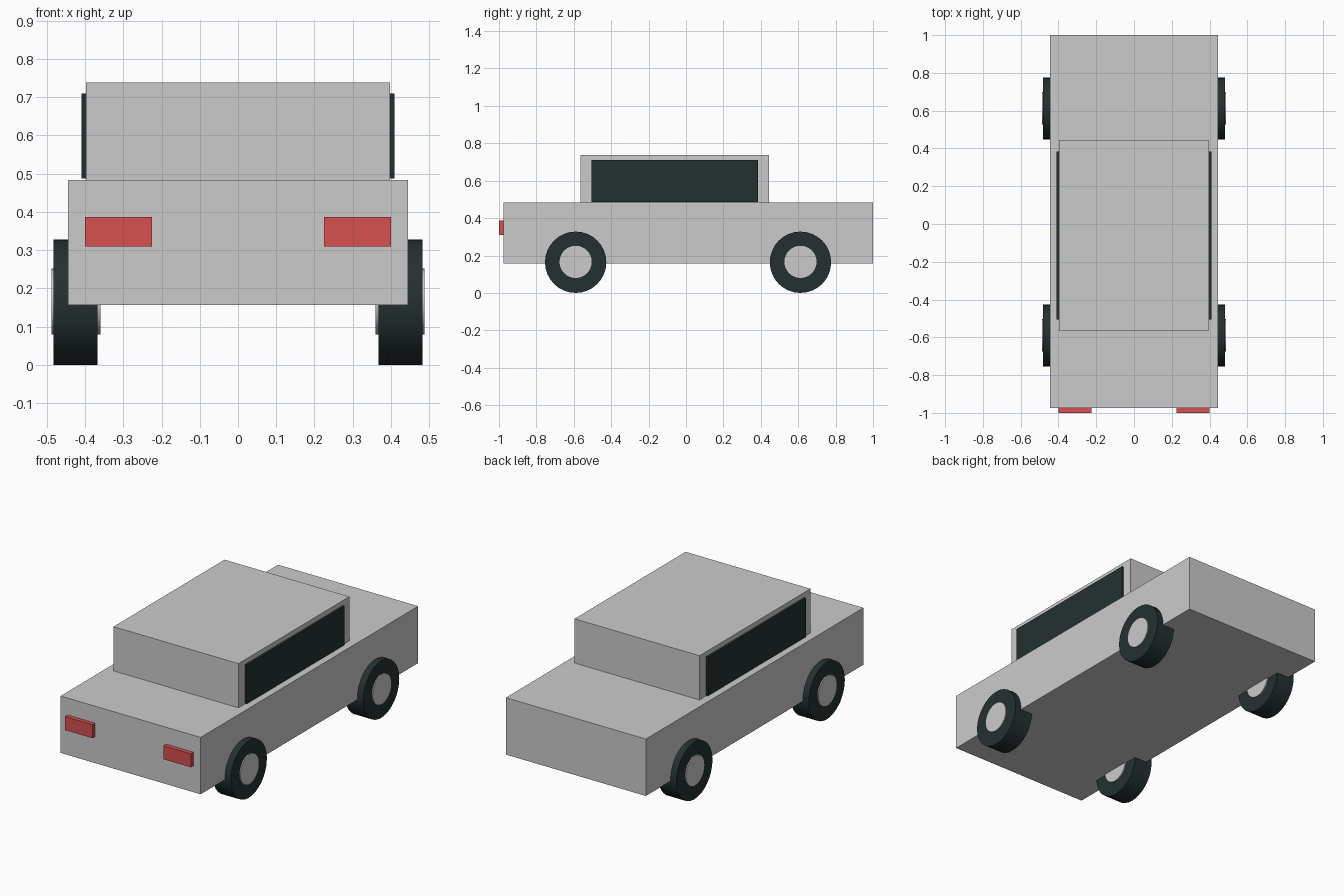
import bpy
import math

default = bpy.data.objects.get("Cube")
if default:
    bpy.data.objects.remove(default, do_unlink=True)


def material(name, colour):
    m = bpy.data.materials.new(name)
    m.use_nodes = True
    m.diffuse_color = (*colour, 1)
    m.node_tree.nodes["Principled BSDF"].inputs["Base Color"].default_value = (*colour, 1)
    return m


silver = material("silver_paint", (0.6, 0.6, 0.6))
dark = material("dark_rubber_and_glass", (0.018, 0.03, 0.031))
red = material("red_lens", (0.68, 0.08, 0.08))


def box(name, xs, ys, zs, mat):
    """Box spanning the given (min, max) pair on each axis."""
    spans = (xs, ys, zs)
    bpy.ops.mesh.primitive_cube_add(size=1, location=[(a + b) / 2 for a, b in spans])
    ob = bpy.context.object
    ob.name = name
    ob.scale = [b - a for a, b in spans]
    bpy.ops.object.transform_apply(location=False, rotation=False, scale=True)
    ob.data.materials.append(mat)


def disc(name, radius, xs, y, z, mat):
    """Cylinder lying along x between the two x values."""
    bpy.ops.mesh.primitive_cylinder_add(
        vertices=32, radius=radius, depth=abs(xs[1] - xs[0]),
        location=(sum(xs) / 2, y, z), rotation=(0, math.pi / 2, 0))
    ob = bpy.context.object
    ob.name = name
    ob.data.materials.append(mat)
    bpy.ops.object.shade_smooth_by_angle(angle=math.radians(30))


def mirrored(span, side):
    return tuple(sorted(side * v for v in span))


# Body and cabin
box("body", (-0.445, 0.445), (-0.975, 1.0), (0.157, 0.484), silver)
box("cabin", (-0.397, 0.397), (-0.563, 0.445), (0.484, 0.738), silver)

for side_name, side in (("left", 1), ("right", -1)):
    # Side window and lamp
    box(side_name + "_window", mirrored((0.39, 0.409), side),
        (-0.505, 0.385), (0.487, 0.71), dark)
    box(side_name + "_lamp", mirrored((0.225, 0.4), side),
        (-1.0, -0.97), (0.31, 0.387), red)
    # Tyres with hubs running through them
    for end_name, y in (("front", -0.59), ("back", 0.612)):
        label = end_name + "_" + side_name
        disc(label + "_tyre", 0.164, mirrored((0.367, 0.482), side), y, 0.164, dark)
        disc(label + "_hub", 0.086, mirrored((0.36, 0.488), side), y, 0.166, silver)
